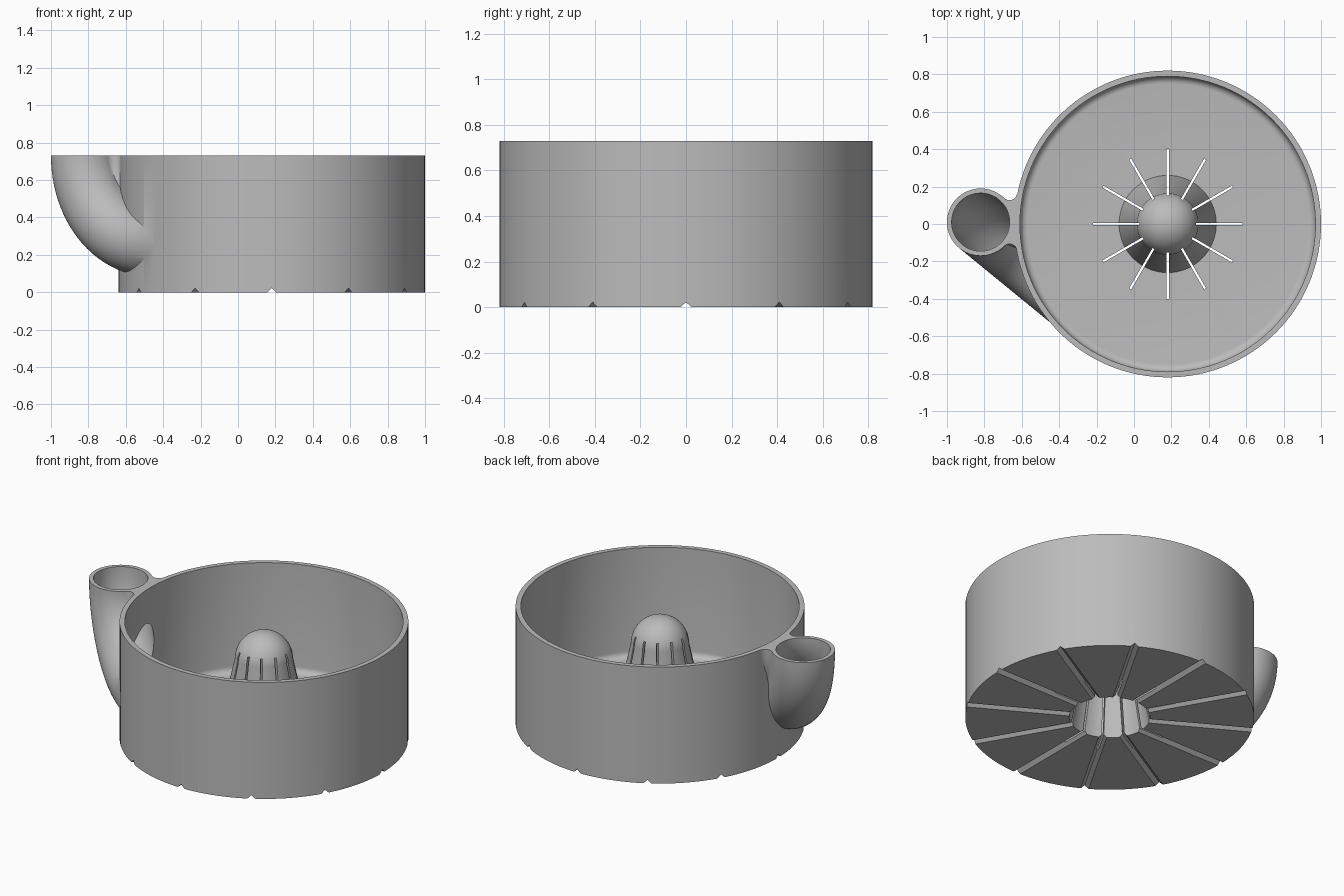
import bpy, bmesh, math
from mathutils import Matrix, Vector

cube = bpy.data.objects.get("Cube")
if cube:
    bpy.data.objects.remove(cube, do_unlink=True)

CX, R, H, WALL, FLOOR = 0.18, 0.82, 0.73, 0.03, 0.05   # bowl
TUBE = Vector((-0.82, 0.01, H))                        # spout mouth centre
TUBE_R, TUBE_IN, BEND = 0.18, 0.155, 0.467
HEADING = Vector((0.774, -0.633, 0)).normalized()
SIDE = Vector((-HEADING.y, HEADING.x, 0))
UP = Vector((0, 0, 1))
OVER = 0.08                                            # trimmed off above the rim

grey = bpy.data.materials.new("plain_grey")
grey.use_nodes = True
grey.diffuse_color = (0.5, 0.5, 0.5, 1)
grey.node_tree.nodes["Principled BSDF"].inputs["Base Color"].default_value = (0.5, 0.5, 0.5, 1)


def finish(bm, name):
    bmesh.ops.recalc_face_normals(bm, faces=bm.faces[:])
    mesh = bpy.data.meshes.new(name)
    bm.to_mesh(mesh)
    bm.free()
    mesh.materials.append(grey)
    ob = bpy.data.objects.new(name, mesh)
    bpy.context.collection.objects.link(ob)
    return ob


def loft(name, rings):
    """Closed solid skinned through equal-length rings."""
    bm = bmesh.new()
    loops = [[bm.verts.new(p) for p in ring] for ring in rings]
    n = len(loops[0])
    for a, b in zip(loops, loops[1:]):
        for i in range(n):
            j = (i + 1) % n
            bm.faces.new((a[i], a[j], b[j], b[i]))
    bm.faces.new(loops[0])
    bm.faces.new(loops[-1])
    return finish(bm, name)


def lathe(name, profile, steps=128):
    """Spin an (r, z) profile that starts and ends on the bowl axis."""
    bm = bmesh.new()
    verts = [bm.verts.new((CX + r, 0, z)) for r, z in profile]
    edges = [bm.edges.new(pair) for pair in zip(verts, verts[1:])]
    bmesh.ops.spin(bm, geom=verts + edges, cent=(CX, 0, 0), axis=UP,
                   angle=math.tau, steps=steps, use_duplicate=False)
    bmesh.ops.remove_doubles(bm, verts=bm.verts[:], dist=1e-5)
    return finish(bm, name)


def combine(target, other, operation):
    mod = target.modifiers.new(operation.lower(), "BOOLEAN")
    mod.operation, mod.object, mod.solver = operation, other, "EXACT"
    bpy.context.view_layer.objects.active = target
    bpy.ops.object.modifier_apply(modifier=mod.name)
    bpy.data.objects.remove(other, do_unlink=True)


def arc(cx, cz, r, a0, a1, n):
    angles = [math.radians(a0 + (a1 - a0) * i / n) for i in range(n + 1)]
    return [(cx + r * math.cos(a), cz + r * math.sin(a)) for a in angles]


def spout(name, radius, run):
    """Pipe that drops from the mouth, bends level and runs into the wall."""
    stations = [(TUBE + UP * OVER, HEADING)]
    for i in range(25):
        a = math.pi / 2 * i / 24
        pos = TUBE + HEADING * BEND * (1 - math.cos(a)) - UP * BEND * math.sin(a)
        stations.append((pos, HEADING * math.cos(a) + UP * math.sin(a)))
    stations.append((stations[-1][0] + HEADING * run, UP))
    angles = [math.tau * i / 64 for i in range(64)]
    return loft(name, [[p + (out * math.cos(a) + SIDE * math.sin(a)) * radius
                        for a in angles] for p, out in stations])


def radial(name, section, r0, r1, count=12):
    """Repeat a (sideways, z) section as bars running outward from the axis."""
    bm = bmesh.new()
    for k in range(count):
        turn = Matrix.Translation((CX, 0, 0)) @ Matrix.Rotation(math.tau * k / count, 4, "Z")
        a, b = [[bm.verts.new(turn @ Vector((r, s, z))) for s, z in section] for r in (r0, r1)]
        bm.faces.new(a)
        bm.faces.new(b)
        for i in range(len(a)):
            j = (i + 1) % len(a)
            bm.faces.new((a[i], a[j], b[j], b[i]))
    return finish(bm, name)


# Outer bowl wall and curved filling spout
bowl = lathe("watering_bowl", [(0, 0), (R, 0), (R, H + OVER), (0, H + OVER)])
combine(bowl, spout("spout_outside", TUBE_R, 0.3), "UNION")

# Filleted web joining spout and wall, following the spout downward
F = 0.04
gap = CX - TUBE.x
ta, tb = TUBE_R + F, R + F
fx = (ta * ta - tb * tb + gap * gap) / (2 * gap)
fy = math.sqrt(ta * ta - fx * fx)
start = math.degrees(math.atan2(-fy, -fx))
end = math.degrees(math.atan2(-fy, gap - fx))
half = arc(fx, fy, F, start, end, 8)
outline = half + [(x, -y) for x, y in reversed(half)]
rings = [[TUBE + Vector((x, y, OVER)) for x, y in outline]]
for i in range(13):
    a = math.radians(65) * i / 12
    shift = HEADING * BEND * (1 - math.cos(a)) - UP * BEND * math.sin(a)
    rings.append([TUBE + shift + Vector((x, y, 0)) for x, y in outline])
combine(bowl, loft("spout_web", rings), "UNION")

# Level rim
square = [(-2, -2), (2, -2), (2, 2), (-2, 2)]
combine(bowl, loft("rim_trim", [[(x, y, z) for x, y in square] for z in (H, 1)]), "DIFFERENCE")

# Bowl interior, leaving the round-topped central cone standing
inner = R - WALL
cavity = [(0, 0.9), (inner, 0.9)] + arc(inner - 0.04, FLOOR + 0.04, 0.04, 0, -90, 6)
cavity += [(0.26, FLOOR)] + arc(0, 0.5, 0.165, 0, 90, 16)[:-1] + [(0, 0.665)]
combine(bowl, lathe("bowl_cavity", cavity), "DIFFERENCE")

# Spout bore
combine(bowl, spout("spout_bore", TUBE_IN, 0.4), "DIFFERENCE")

# Hollow under the cone
hollow = [(0, -0.1), (0.23, -0.1), (0.23, 0)]
hollow += arc(0, 0.5, 0.135, 0, 90, 12)[:-1] + [(0, 0.635)]
combine(bowl, lathe("cone_hollow", hollow), "DIFFERENCE")

# Drain slots through cone and floor, then V grooves under the base
slot = [(-0.006, -0.1), (0.006, -0.1), (0.006, 0.565), (-0.006, 0.565)]
combine(bowl, radial("drain_slots", slot, 0.05, 0.4), "DIFFERENCE")
groove = [(-0.044, -0.02), (0.044, -0.02), (0, 0.022)]
combine(bowl, radial("base_grooves", groove, 0.2, 1.0), "DIFFERENCE")

# Smooth shading with crisp edges
bpy.ops.object.select_all(action="DESELECT")
bowl.select_set(True)
bpy.context.view_layer.objects.active = bowl
bpy.ops.object.shade_smooth_by_angle(angle=math.radians(30))
